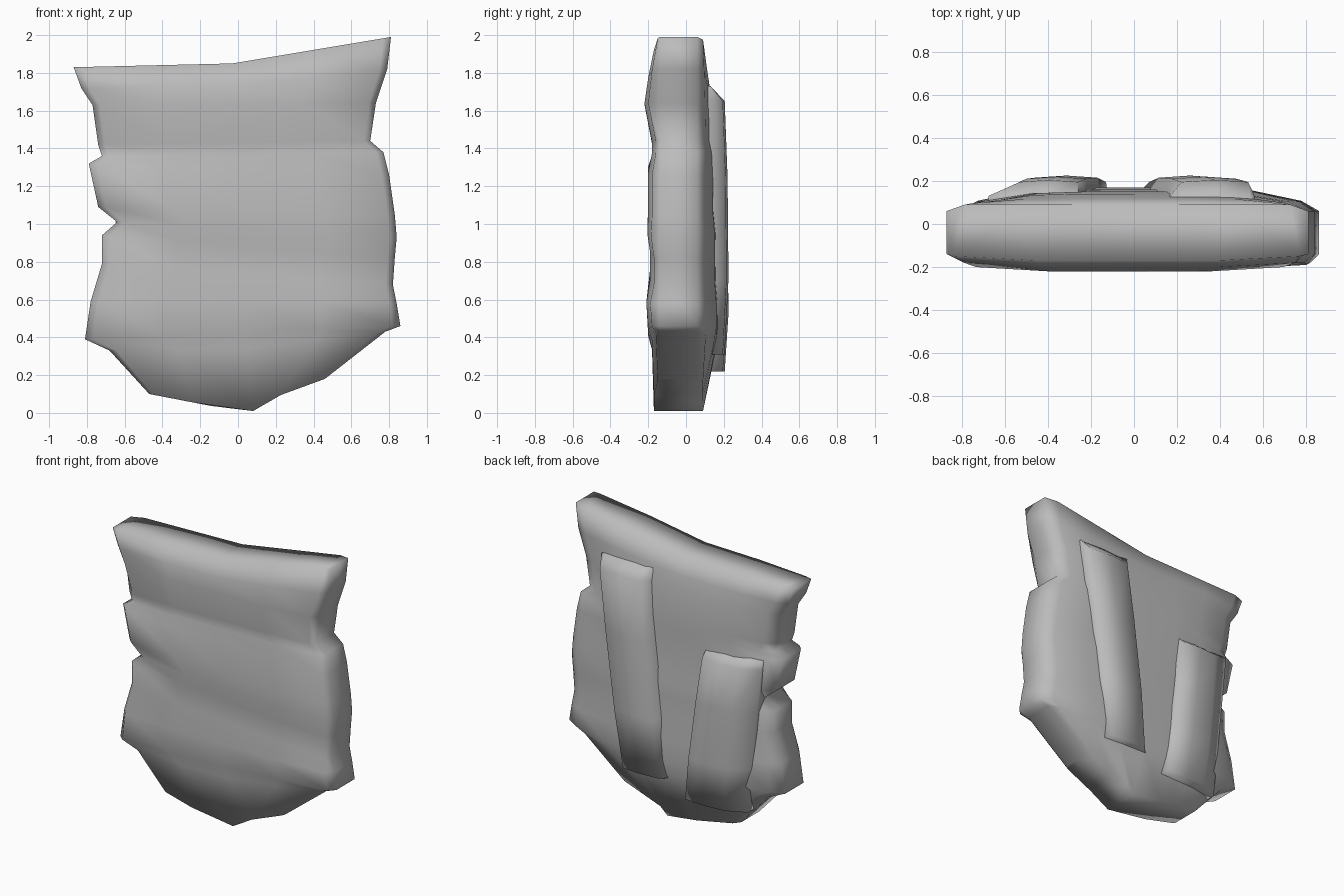
import bpy, bmesh
from mathutils import Vector

old = bpy.data.objects.get("Cube")
if old:
    bpy.data.objects.remove(old, do_unlink=True)

stone = bpy.data.materials.new("stone_grey")
stone.use_nodes = True
colour = (0.5, 0.5, 0.5, 1)
stone.diffuse_color = colour
stone.node_tree.nodes["Principled BSDF"].inputs["Base Color"].default_value = colour


def loft(name, rings):
    """Skin closed rings of points and cap both ends, smooth shaded."""
    bm = bmesh.new()
    loops = [[bm.verts.new(p) for p in ring] for ring in rings]
    n = len(loops[0])
    for a, b in zip(loops, loops[1:]):
        for i in range(n):
            j = (i + 1) % n
            bm.faces.new((a[i], a[j], b[j], b[i]))
    return bm, loops


def finish(name, bm):
    bmesh.ops.recalc_face_normals(bm, faces=bm.faces)
    for f in bm.faces:
        f.smooth = True
    mesh = bpy.data.meshes.new(name)
    bm.to_mesh(mesh)
    bm.free()
    mesh.materials.append(stone)
    ob = bpy.data.objects.new(name, mesh)
    bpy.context.collection.objects.link(ob)
    return ob


# Wrinkled slab: left edge x, z, right edge x, z, front y, back bulge
rows = [
    (-.87, 1.83, .81, 1.99, -.17, .00),
    (-.83, 1.72, .79, 1.82, -.20, .03),
    (-.77, 1.63, .73, 1.64, -.22, .05),
    (-.74, 1.42, .70, 1.44, -.18, .06),
    (-.72, 1.36, .77, 1.38, -.18, .06),
    (-.79, 1.32, .80, 1.26, -.20, .06),
    (-.74, 1.09, .83, 1.05, -.20, .06),
    (-.64, 1.01, .84, .93, -.205, .07),
    (-.72, .94, .83, .82, -.19, .07),
    (-.72, .79, .82, .68, -.19, .07),
    (-.78, .59, .84, .58, -.21, .08),
    (-.81, .39, .86, .46, -.20, .08),
    (-.68, .33, .78, .43, -.18, .07),
    (-.47, .10, .46, .18, -.17, .00),
]
FRONT = (-.95, -.5, 0, .5, .95)
BACK = (.9, .6, .3, 0, -.3, -.6, -.9)


def slab_ring(index, row):
    xl, zl, xr, zr, yf, bulge = row
    last = len(rows) - 1
    sag = {0: .06, 1: .04, last: .13, last - 1: .04}.get(index, 0)

    def at(t, y):
        k = (t + 1) / 2
        x = xl + (xr - xl) * k
        if index == last and t == 0:
            x = .08
        return Vector((x, y, zl + (zr - zl) * k - sag * (1 - abs(t))))

    def back(t):
        return .09 + bulge * min(1, (1 - abs(t)) * 2.2)

    ring = [at(t, yf + (.02 if abs(t) > .9 else 0)) for t in FRONT]
    ring += [at(1, -.14), at(1, -.03), at(1, .06)]
    ring += [at(t, back(t)) for t in BACK]
    ring += [at(-1, .06), at(-1, -.03), at(-1, -.14)]
    return ring


bm, loops = loft("slab", [slab_ring(i, r) for i, r in enumerate(rows)])
# Cap the ends with strips running front to back
for ring in (loops[0], loops[-1]):
    cap = bm.faces.new(ring)
    bmesh.ops.triangulate(bm, faces=[cap])
finish("wrinkled_slab", bm)


# Two converging raised pleats on the back, each with a flat crest
def pleat(name, top, bottom, z_top, z_bottom, flare):
    def ring(s, crest):
        (ta, tb), (ba, bb) = top, bottom
        a, b = ta + (ba - ta) * s, tb + (bb - tb) * s
        z = z_top + (z_bottom - z_top) * s
        lo, hi = flare
        return [(a - lo, .05, z), (a - lo, .13, z), (a, crest - .01, z),
                ((a + b) / 2, crest, z), (b, crest - .01, z),
                (b + hi, .13, z), (b + hi, .05, z)]
    rings = [ring(-.06, .13), ring(0, .205), ring(.3, .22),
             ring(.7, .225), ring(1, .205)]
    bm, loops = loft(name, rings)
    bm.faces.new(loops[0])
    bm.faces.new(loops[-1])
    finish(name, bm)


pleat("left_back_pleat", (.22, .53), (.07, .35), 1.65, .31, (.06, .02))
pleat("right_back_pleat", (-.53, -.26), (-.43, -.13), 1.24, .22, (.14, .01))
